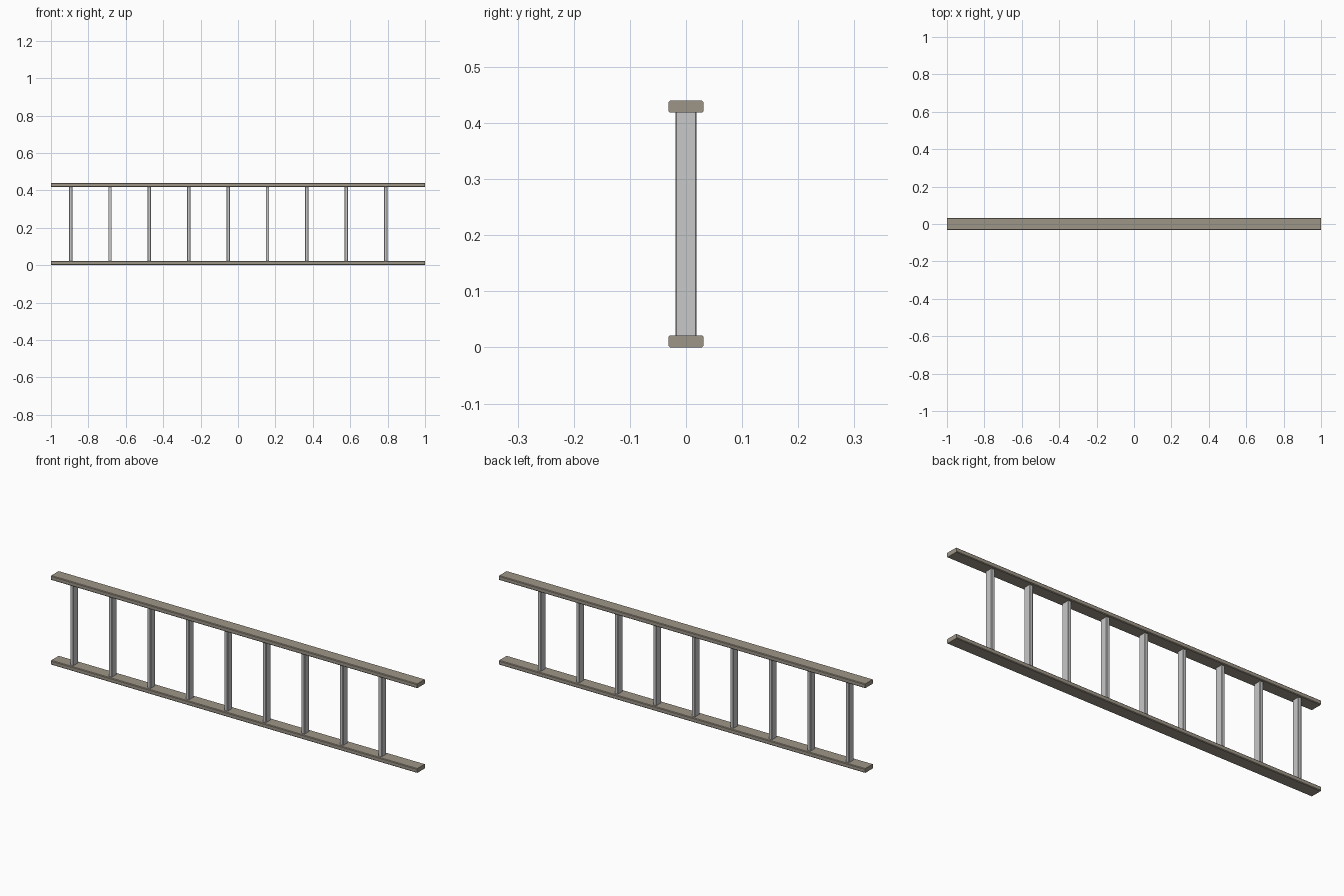
import bpy
import bmesh

if "Cube" in bpy.data.objects:
    bpy.data.objects.remove(bpy.data.objects["Cube"])


def material(name, color):
    m = bpy.data.materials.new(name)
    m.diffuse_color = (*color, 1)
    m.use_nodes = True
    m.node_tree.nodes["Principled BSDF"].inputs["Base Color"].default_value = m.diffuse_color
    return m


def beam(name, size, center, axis, chamfer, mat):
    """Box whose four edges along one axis are chamfered."""
    bm = bmesh.new()
    bmesh.ops.create_cube(bm, size=1)
    bmesh.ops.scale(bm, vec=size, verts=bm.verts)
    long_edges = [e for e in bm.edges
                  if abs(e.verts[0].co[axis] - e.verts[1].co[axis]) > 1e-4]
    bmesh.ops.bevel(bm, geom=long_edges, offset=chamfer, segments=1,
                    affect='EDGES', profile=0.5)
    mesh = bpy.data.meshes.new(name)
    bm.to_mesh(mesh)
    bm.free()
    mesh.materials.append(mat)
    ob = bpy.data.objects.new(name, mesh)
    ob.location = center
    bpy.context.collection.objects.link(ob)
    return ob


rail_mat = material("taupe", (0.34, 0.30, 0.245))
rung_mat = material("light grey", (0.58, 0.58, 0.58))

HEIGHT, RAIL = 0.44, 0.0215

# long side rails
for name, z in (("lower_rail", RAIL / 2), ("upper_rail", HEIGHT - RAIL / 2)):
    beam(name, (2, 0.063, RAIL), (0, 0, z), 0, 0.003, rail_mat)

# nine rungs between the rails
for i in range(9):
    beam(f"rung_{i + 1}", (0.018, 0.0375, HEIGHT - 2 * RAIL + 0.002),
         (-0.895 + i * 0.2105, 0, HEIGHT / 2), 2, 0.002, rung_mat)
